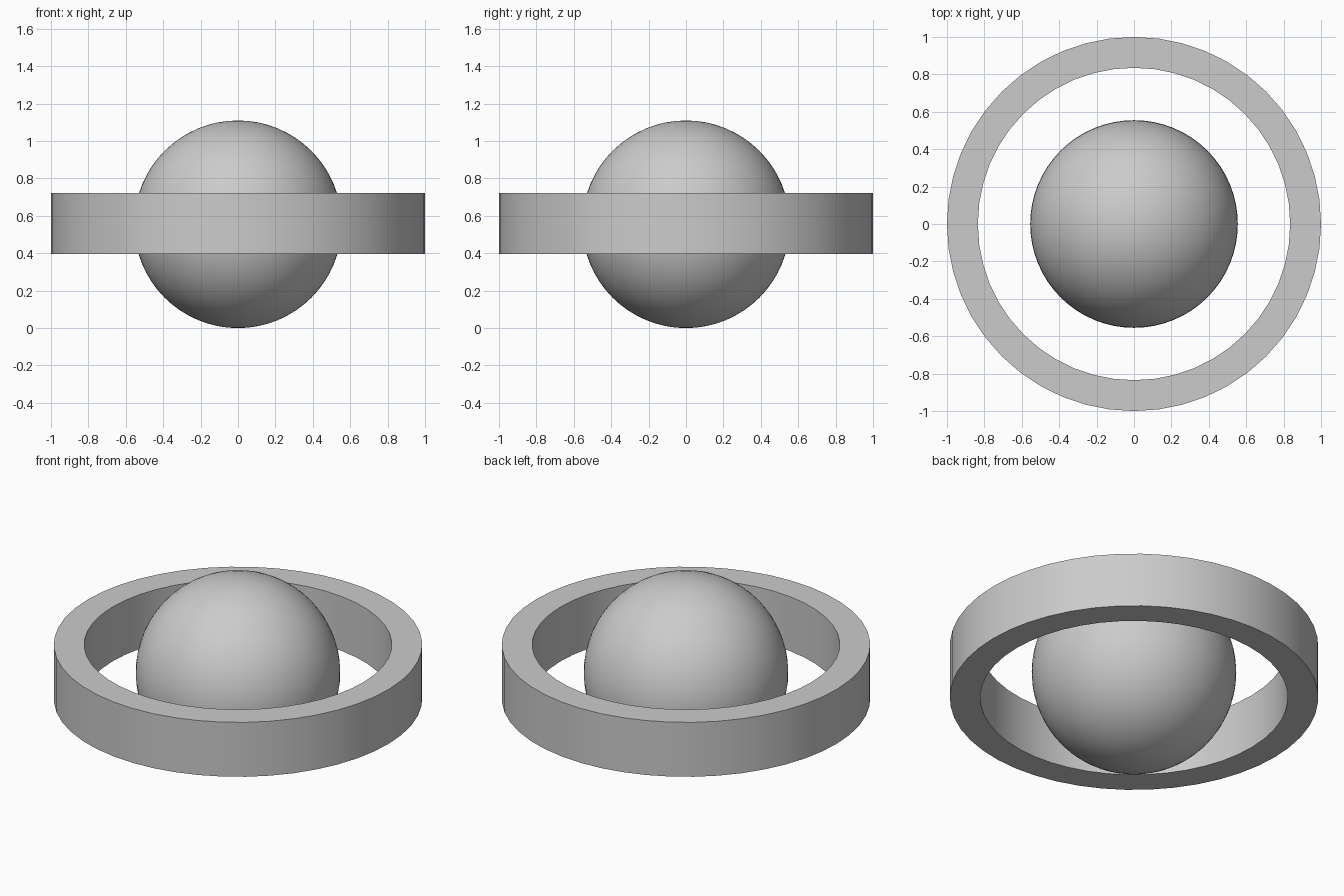
import bpy, bmesh, math

if "Cube" in bpy.data.objects:
    bpy.data.objects.remove(bpy.data.objects["Cube"])

SEG = 48
R_BALL = 0.555
R_OUT, R_IN, HALF_H = 1.0, 0.835, 0.163


def smooth(obj, angle):
    bpy.ops.object.select_all(action='DESELECT')
    obj.select_set(True)
    bpy.context.view_layer.objects.active = obj
    bpy.ops.object.shade_smooth_by_angle(angle=math.radians(angle))


# Central ball resting on the ground
bpy.ops.mesh.primitive_uv_sphere_add(segments=64, ring_count=32, radius=R_BALL,
                                     location=(0, 0, R_BALL))
ball = bpy.context.object
ball.name = "ball"
smooth(ball, 40)

# Flat-walled ring: rectangular section swept around z
bm = bmesh.new()
section = [(R_IN, -HALF_H), (R_OUT, -HALF_H), (R_OUT, HALF_H), (R_IN, HALF_H)]
loops = []
for i in range(SEG):
    a = 2 * math.pi * i / SEG
    loops.append([bm.verts.new((r * math.cos(a), r * math.sin(a), z)) for r, z in section])
for i in range(SEG):
    p, q = loops[i], loops[(i + 1) % SEG]
    for j in range(4):
        k = (j + 1) % 4
        bm.faces.new((p[j], q[j], q[k], p[k]))
bmesh.ops.recalc_face_normals(bm, faces=bm.faces)
mesh = bpy.data.meshes.new("ring")
bm.to_mesh(mesh)
bm.free()
ring = bpy.data.objects.new("ring", mesh)
ring.location.z = R_BALL + 0.003
bpy.context.collection.objects.link(ring)
smooth(ring, 30)
